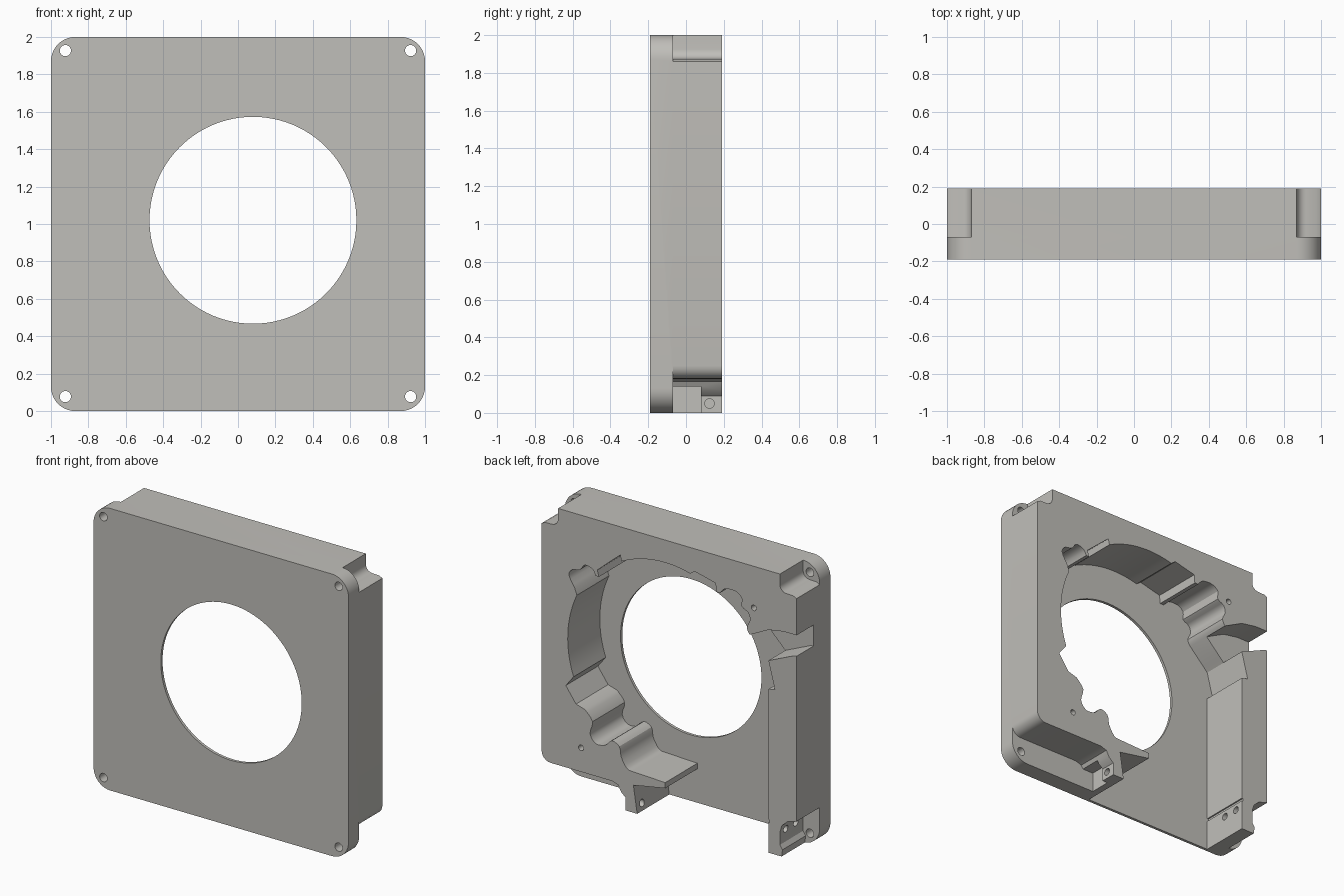
import bpy, bmesh, math
from mathutils import Vector

if "Cube" in bpy.data.objects:
    bpy.data.objects.remove(bpy.data.objects["Cube"])

grey = bpy.data.materials.new("warm_grey")
grey.diffuse_color = (0.53, 0.52, 0.49, 1)
grey.use_nodes = True
grey.node_tree.nodes["Principled BSDF"].inputs["Base Color"].default_value = grey.diffuse_color

BACK, FRONT, FLOOR, LEDGE = 0.19, -0.19, -0.17, -0.07


def prism(name, pts, y0, y1):
    """Extrude an (x, z) outline between two depths."""
    bm = bmesh.new()
    face = bm.faces.new([bm.verts.new((x, y0, z)) for x, z in pts])
    new = bmesh.ops.extrude_face_region(bm, geom=[face])["geom"]
    bmesh.ops.translate(bm, vec=(0, y1 - y0, 0),
                        verts=[v for v in new if isinstance(v, bmesh.types.BMVert)])
    bmesh.ops.recalc_face_normals(bm, faces=bm.faces)
    mesh = bpy.data.meshes.new(name)
    bm.to_mesh(mesh)
    bm.free()
    ob = bpy.data.objects.new(name, mesh)
    bpy.context.collection.objects.link(ob)
    return ob


def arc(cx, cz, r, a0, a1, n):
    return [(cx + r * math.cos(math.radians(a0 + (a1 - a0) * i / n)),
             cz + r * math.sin(math.radians(a0 + (a1 - a0) * i / n))) for i in range(n + 1)]


def circle(cx, cz, r, n):
    return arc(cx, cz, r, 0, 360 - 360 / n, n - 1)


def smooth(pts, steps=3):
    """Round off a short open chain of points."""
    p = [Vector(q) for q in pts]
    p = [p[0]] + p + [p[-1]]
    out = []
    for a, b, c, d in zip(p, p[1:], p[2:], p[3:]):
        for i in range(steps):
            t = i / steps
            out.append(tuple(0.5 * (2 * b + (c - a) * t + (2 * a - 5 * b + 4 * c - d) * t * t
                                    + (3 * b - a - 3 * c + d) * t ** 3)))
    return out + [tuple(pts[-1])]


def cut(target, cutter):
    cutter.hide_render = True
    mod = target.modifiers.new("cut", "BOOLEAN")
    mod.object, mod.operation, mod.solver = cutter, "DIFFERENCE", "EXACT"
    bpy.context.view_layer.objects.active = target
    bpy.ops.object.modifier_apply(modifier=mod.name)
    bpy.data.objects.remove(cutter)


# Square housing block with rounded corners
R = 0.13
outline = (arc(1 - R, 2 - R, R, 0, 90, 10) + arc(R - 1, 2 - R, R, 90, 180, 10)
           + arc(R - 1, R, R, 180, 270, 10) + arc(1 - R, R, R, 270, 360, 10))
housing = prism("blower_housing", outline, FRONT, BACK)

# Scroll cavity, open at the bottom outlet, with tongue and mounting recesses
cavity = [(-0.78, -0.1), (-0.78, 1.16), (-0.83, 1.17), (-0.78, 1.36), (-0.74, 1.40)]
cavity += smooth([(-0.633, 1.506), (-0.61, 1.55), (-0.635, 1.61), (-0.62, 1.66), (-0.57, 1.69),
                  (-0.57, 1.75), (-0.52, 1.785), (-0.44, 1.78), (-0.40, 1.74)])
cavity += [(-0.37, 1.74), (-0.365, 1.80), (-0.20, 1.84)]
cavity += arc(0.03, 1.085, 0.755, 105, 63, 12)
cavity += [(0.383, 1.80), (0.563, 1.645), (0.55, 1.60)]
cavity += smooth([(0.575, 1.60), (0.60, 1.64), (0.66, 1.655), (0.70, 1.61), (0.76, 1.595),
                  (0.785, 1.55), (0.74, 1.47)])
cavity += arc(0.03, 1.10, 0.765, 25, -20, 14)
cavity += [(0.81, 0.76), (0.73, 0.65)]
cavity += smooth([(0.66, 0.63), (0.60, 0.56), (0.62, 0.47), (0.575, 0.41), (0.50, 0.42),
                  (0.45, 0.465), (0.39, 0.44), (0.375, 0.37), (0.33, 0.30), (0.28, 0.29)])
cavity += [(0.03, 0.28), (0.03, 0.24), (0.28, 0.195), (0.25, 0.0), (0.25, -0.1)]
cut(housing, prism("cavity_cutter", cavity, FLOOR, 0.3))

# Round air inlet
cut(housing, prism("inlet_cutter", circle(0.08, 1.02, 0.553, 96), -0.3, 0.0))

# Upper corner notches, left and right
for s in (-1, 1):
    notch = [(1.1, 2.1), (0.87, 2.1), (0.87, 2.0)] + arc(0.92, 1.925, 0.05, 180, 270, 6)
    notch += [(0.975, 1.873), (1.0, 1.86), (1.1, 1.86)]
    cut(housing, prism("corner_cutter", [(s * x, z) for x, z in notch], LEDGE, 0.3))

# Lower corner notches: tall on one side, long on the other
tall = [(-1.1, -0.1), (-1.1, 0.28), (-1.0, 0.28), (-0.93, 0.26), (-0.885, 0.22), (-0.87, 0.17),
        (-0.87, 0.08), (-0.89, 0.05), (-0.87, -0.1)]
cut(housing, prism("tall_notch_cutter", tall, LEDGE, 0.3))
long_notch = [(1.1, -0.1), (1.1, 0.25), (1.0, 0.25)] + arc(0.93, 0.25, 0.07, 0, -90, 6)
long_notch += [(0.45, 0.18), (0.40, 0.165), (0.375, 0.12), (0.34, 0.09), (0.34, -0.1)]
cut(housing, prism("long_notch_cutter", long_notch, LEDGE, 0.3))
step = [(0.40, -0.1), (0.40, 0.14), (0.30, 0.14), (0.30, -0.1)]
cut(housing, prism("post_step_cutter", step, LEDGE, 0.08))

# Cable slot through the side wall
slot = [(-0.6, 1.50), (-0.633, 1.506), (-0.78, 1.58), (-0.9, 1.60), (-1.1, 1.60),
        (-1.1, 1.46), (-0.98, 1.45), (-0.775, 1.36), (-0.6, 1.36)]
cut(housing, prism("slot_cutter", slot, 0.0, 0.3))

# Corner screw holes and small blind holes in the back
for x in (-0.923, 0.923):
    for z in (0.077, 1.927):
        cut(housing, prism("screw_cutter", circle(x, z, 0.03, 24), -0.3, 0.3))
for x, z in ((-0.665, 1.705), (0.69, 0.35)):
    cut(housing, prism("pilot_cutter", circle(x, z, 0.02, 16), 0.05, 0.3))

# Sideways pin holes near the outlet
for x0, x1, y, z in ((0.2, 0.5, 0.125, 0.05), (-0.95, -0.7, 0.127, 0.17), (-0.95, -0.7, 0.013, 0.17)):
    pin = prism("pin_cutter", circle(0, 0, 0.025, 16), x0, x1)
    # swap axes so that the pin runs along x
    for v in pin.data.vertices:
        v.co = (v.co.y, y - v.co.x, z + v.co.z)
    cut(housing, pin)

# Shallow groove across the outlet wall
cut(housing, prism("groove_cutter", [(-0.7, 0.215), (-0.7, 0.235), (-0.79, 0.235), (-0.79, 0.215)],
                   FLOOR, 0.3))

housing.data.materials.clear()
housing.data.materials.append(grey)
for p in housing.data.polygons:
    p.material_index = 0
bpy.ops.object.select_all(action="DESELECT")
housing.select_set(True)
bpy.context.view_layer.objects.active = housing
bpy.ops.object.shade_smooth_by_angle(angle=math.radians(30))
